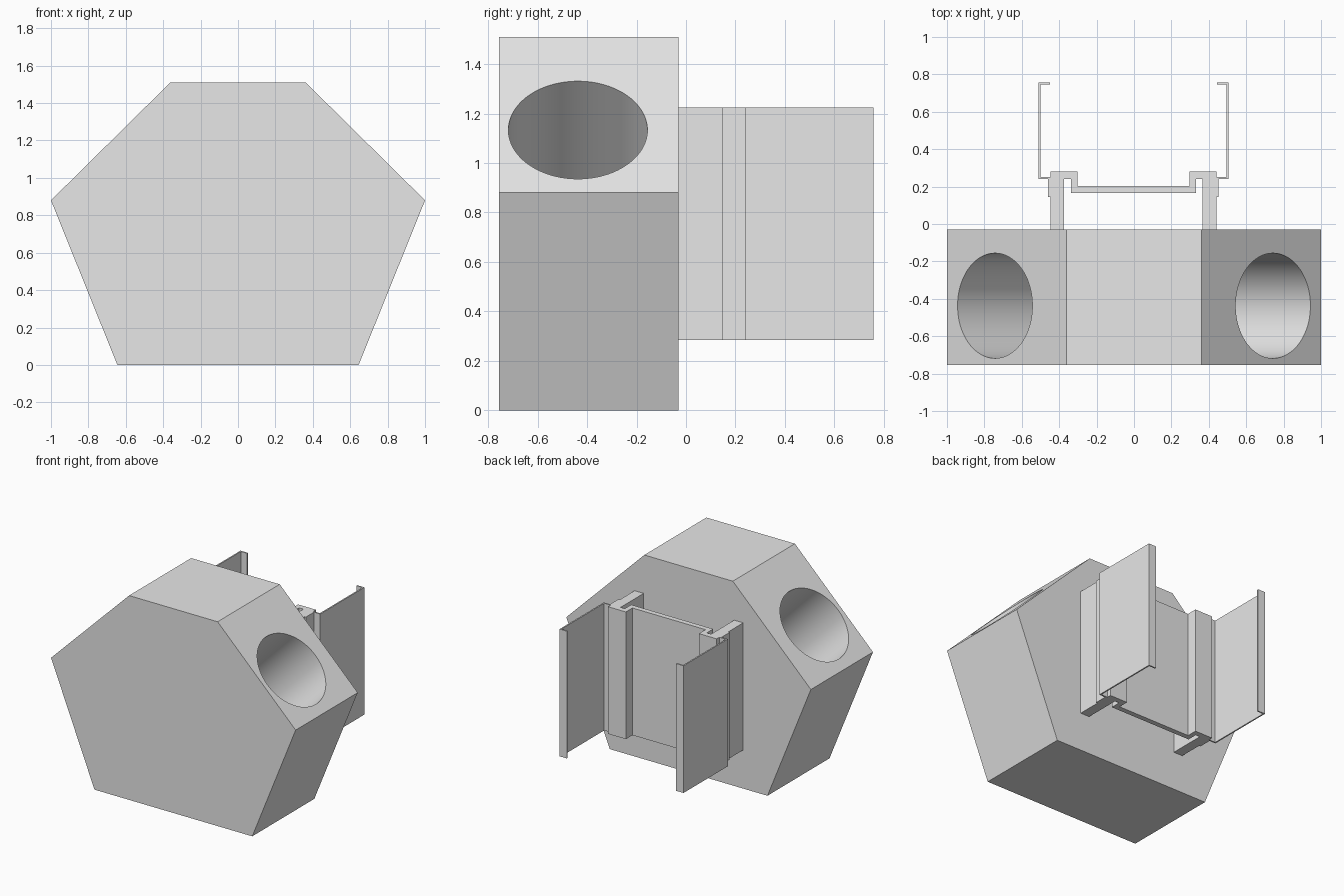
import bpy
import bmesh
import math
from mathutils import Vector

cube = bpy.data.objects.get("Cube")
if cube:
    bpy.data.objects.remove(cube, do_unlink=True)

grey = bpy.data.materials.new("light grey")
grey.use_nodes = True
grey.diffuse_color = (0.8, 0.8, 0.8, 1)
grey.node_tree.nodes["Principled BSDF"].inputs["Base Color"].default_value = (0.8, 0.8, 0.8, 1)


def extrude(name, points, offset):
    """Extrude a closed outline of 3D points into a solid."""
    bm = bmesh.new()
    face = bm.faces.new([bm.verts.new(p) for p in points])
    moved = bmesh.ops.extrude_face_region(bm, geom=[face], use_keep_orig=True)
    verts = [g for g in moved["geom"] if isinstance(g, bmesh.types.BMVert)]
    bmesh.ops.translate(bm, verts=verts, vec=offset)
    bmesh.ops.recalc_face_normals(bm, faces=bm.faces)
    mesh = bpy.data.meshes.new(name)
    bm.to_mesh(mesh)
    bm.free()
    mesh.materials.append(grey)
    obj = bpy.data.objects.new(name, mesh)
    bpy.context.collection.objects.link(obj)
    return obj


def mirrored(half):
    return half + [(-x, y) for x, y in reversed(half)]


# Six-sided block
FRONT, BACK = -0.755, -0.03
half = [(0.645, 0), (1, 0.88), (0.362, 1.51)]
body = extrude("body", [(x, FRONT, z) for x, z in mirrored(half)], (0, BACK - FRONT, 0))

# Round pockets sunk square into the two upper slopes
RADIUS, DEPTH, LIP = 0.281, 0.75, 0.1
for side in (1, -1):
    normal = Vector((side * 0.63, 0, 0.638)).normalized()
    mouth = Vector((side * 0.743, -0.437, 1.133))
    bpy.ops.mesh.primitive_cylinder_add(
        vertices=96, radius=RADIUS, depth=DEPTH + LIP,
        location=mouth - normal * (DEPTH - LIP) / 2,
        rotation=normal.to_track_quat("Z", "Y").to_euler())
    cutter = bpy.context.object
    cutter.name = "pocket_cutter"
    cutter.hide_render = True
    cutter.data.materials.append(grey)
    cut = body.modifiers.new("pocket", "BOOLEAN")
    cut.operation = "DIFFERENCE"
    cut.solver = "EXACT"
    cut.object = cutter
    bpy.ops.object.select_all(action="DESELECT")
    bpy.context.view_layer.objects.active = body
    body.select_set(True)
    bpy.ops.object.modifier_apply(modifier=cut.name)
    bpy.data.objects.remove(cutter, do_unlink=True)
bpy.ops.object.shade_smooth_by_angle(angle=math.radians(30))

# Bracket behind the block: two legs, hooked corners and a cross plate
BOTTOM, TOP = 0.285, 1.225
CENTRE = -0.003
rise = (0, 0, TOP - BOTTOM)
half = [(0.335, 0.165), (0.335, 0.24), (0.37, 0.24), (0.37, BACK),
        (0.444, BACK), (0.444, 0.145), (0.456, 0.145), (0.456, 0.24),
        (0.444, 0.24), (0.444, 0.28), (0.299, 0.28), (0.299, 0.203)]
extrude("bracket", [(x + CENTRE, y, BOTTOM) for x, y in mirrored(half)], rise)

# Thin channel rails with inward lips
channel = [(0.444, 0.24), (0.507, 0.24), (0.507, 0.757), (0.447, 0.757),
           (0.447, 0.747), (0.497, 0.747), (0.497, 0.25), (0.444, 0.25)]
for name, side in (("left_rail", 1), ("right_rail", -1)):
    extrude(name, [(side * x + CENTRE, y, BOTTOM) for x, y in channel], rise)
